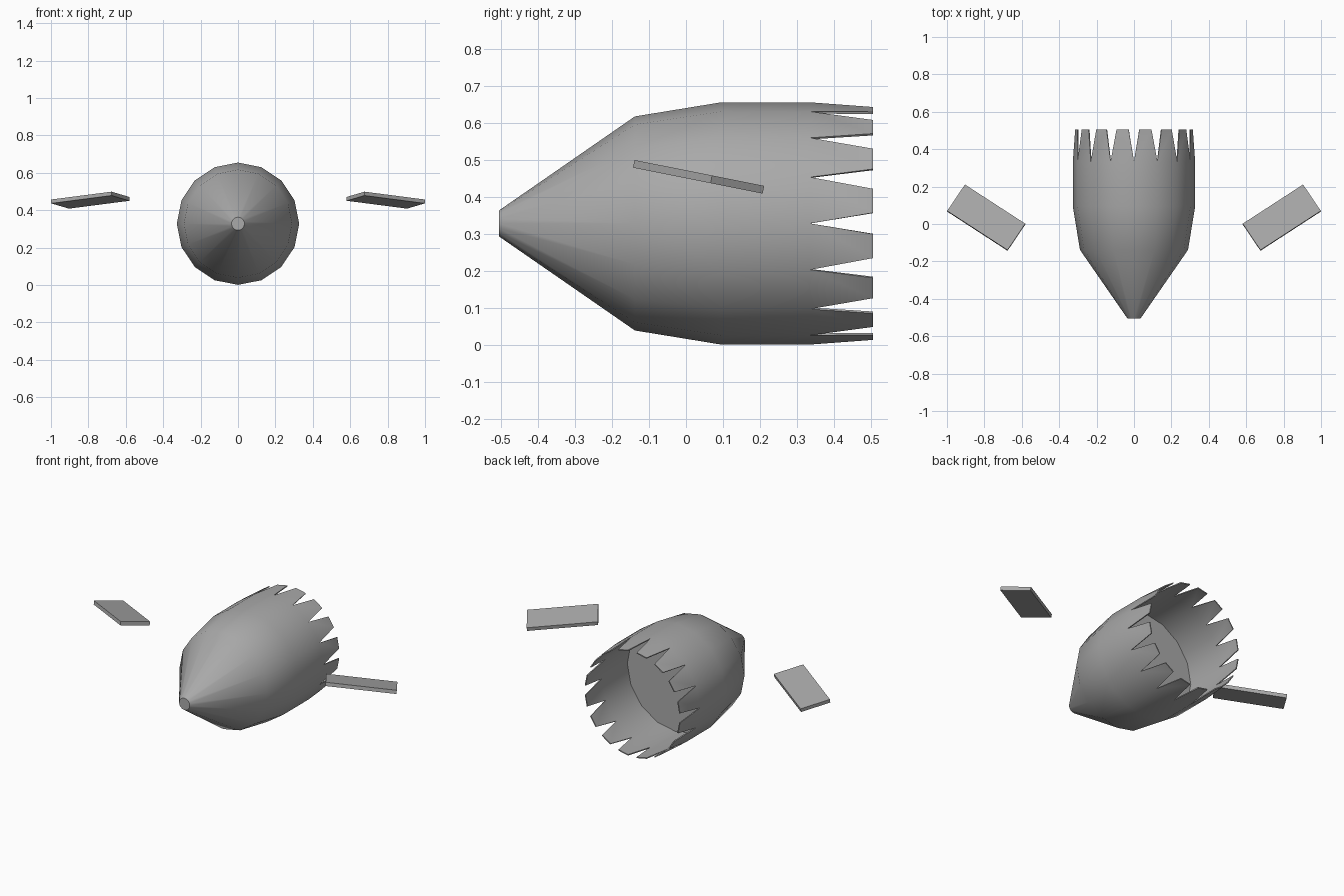
import bpy, bmesh, math
from mathutils import Matrix

if "Cube" in bpy.data.objects:
    bpy.data.objects.remove(bpy.data.objects["Cube"], do_unlink=True)

grey = bpy.data.materials.new("plain grey")
grey.diffuse_color = (0.4, 0.4, 0.4, 1)
grey.use_nodes = True
grey.node_tree.nodes["Principled BSDF"].inputs["Base Color"].default_value = (0.4, 0.4, 0.4, 1)

SIDES = 16
STEP = math.tau / SIDES
AXIS_Z = 0.328
WALL = 0.006


def make_object(name, bm):
    bmesh.ops.recalc_face_normals(bm, faces=bm.faces)
    mesh = bpy.data.meshes.new(name)
    bm.to_mesh(mesh)
    bm.free()
    mesh.materials.append(grey)
    obj = bpy.data.objects.new(name, mesh)
    bpy.context.collection.objects.link(obj)
    return obj


def point(bm, radius, y, angle, sideways=0):
    # Vertex around the long axis, optionally shifted along the tangent
    s, c = math.sin(angle), math.cos(angle)
    return bm.verts.new((radius * s + sideways * c, y, AXIS_Z + radius * c - sideways * s))


def ring(bm, radius, y):
    return [point(bm, radius, y, i * STEP) for i in range(SIDES)]


def tips(bm, radius):
    # Two corners for the blunt end of every tooth
    return [[point(bm, radius, 0.505, (i + 0.5) * STEP, w) for w in (-0.033, 0.033)]
            for i in range(SIDES)]


# Hollow shell: nose, shoulder, belly, toothed rim, then inner wall and floor
bm = bmesh.new()
profile = [(0.035, -0.505), (0.289, -0.138), (0.327, 0.095), (0.327, 0.335)]
outer = [ring(bm, r, y) for r, y in profile]
inner = [ring(bm, 0.327 - WALL, y) for y in (0.335, 0.095)]
outer_tips, inner_tips = tips(bm, 0.314), tips(bm, 0.314 - WALL)

bm.faces.new(outer[0])
bm.faces.new(inner[1])
for a, b in list(zip(outer, outer[1:])) + [tuple(inner)]:
    for i in range(SIDES):
        j = (i + 1) % SIDES
        bm.faces.new((a[i], a[j], b[j], b[i]))

# Tapered teeth, one on each side of the rim
for i in range(SIDES):
    j = (i + 1) % SIDES
    out = [outer[3][i], *outer_tips[i], outer[3][j]]
    inn = [inner[0][i], *inner_tips[i], inner[0][j]]
    bm.faces.new(out)
    bm.faces.new(inn)
    for k in range(3):
        bm.faces.new((out[k], out[k + 1], inn[k + 1], inn[k]))
shell = make_object("toothed_shell", bm)
bpy.ops.object.select_all(action='DESELECT')
bpy.context.view_layer.objects.active = shell
shell.select_set(True)
bpy.ops.object.shade_smooth_by_angle(angle=math.radians(30))

# Floating side plates, mirrored left and right
for name, side in (("left_plate", 1), ("right_plate", -1)):
    bm = bmesh.new()
    bmesh.ops.create_cube(bm, size=1)
    place = (Matrix.Translation((side * 0.79, 0.034, 0.454))
             @ Matrix.Rotation(math.radians(-11.3), 4, 'X')
             @ Matrix.Rotation(side * math.radians(33.5), 4, 'Z')
             @ Matrix.Diagonal((0.387, 0.172, 0.021, 1)))
    bm.transform(place)
    make_object(name, bm)
